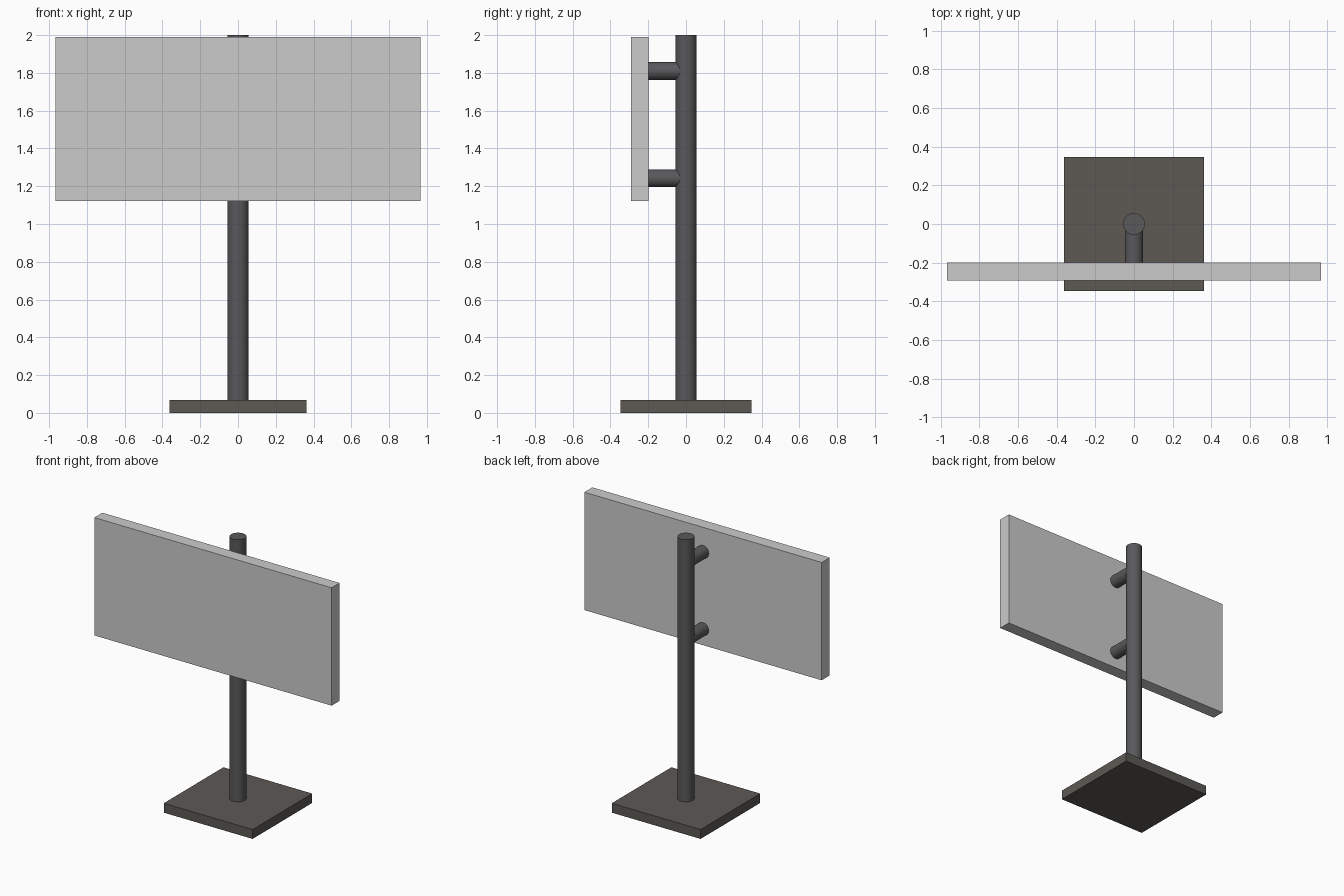
import bpy
import math

if "Cube" in bpy.data.objects:
    bpy.data.objects.remove(bpy.data.objects["Cube"])


def material(name, color):
    m = bpy.data.materials.new(name)
    m.diffuse_color = (*color, 1)
    m.use_nodes = True
    m.node_tree.nodes["Principled BSDF"].inputs["Base Color"].default_value = m.diffuse_color
    return m


def box(name, lo, hi, mat=None):
    center = [(a + b) / 2 for a, b in zip(lo, hi)]
    bpy.ops.mesh.primitive_cube_add(size=1, location=center)
    ob = bpy.context.object
    ob.name = name
    ob.scale = [b - a for a, b in zip(lo, hi)]
    bpy.ops.object.transform_apply(location=False, rotation=False, scale=True)
    if mat:
        ob.data.materials.append(mat)
    return ob


def rod(name, radius, depth, location, mat, rotation=(0, 0, 0)):
    bpy.ops.mesh.primitive_cylinder_add(vertices=32, radius=radius, depth=depth,
                                        location=location, rotation=rotation)
    ob = bpy.context.object
    ob.name = name
    bpy.ops.object.shade_smooth_by_angle(angle=math.radians(30))
    ob.data.materials.append(mat)
    return ob


base_dark = material("base_dark", (0.11, 0.10, 0.09))
pole_dark = material("pole_dark", (0.10, 0.10, 0.105))

# Ground plate
box("base_plate", (-0.362, -0.347, 0), (0.362, 0.347, 0.069), base_dark)

# Upright, standing on the plate
rod("pole", 0.056, 1.94, (0, 0, 1.03), pole_dark)

# Sign panel in front of the pole
box("sign_panel", (-0.967, -0.291, 1.122), (0.967, -0.198, 1.99))

# Two brackets from pole to panel
for label, z in (("lower", 1.242), ("upper", 1.81)):
    rod(label + "_bracket", 0.047, 0.2, (0, -0.1, z), pole_dark,
        (math.pi / 2, 0, 0))
